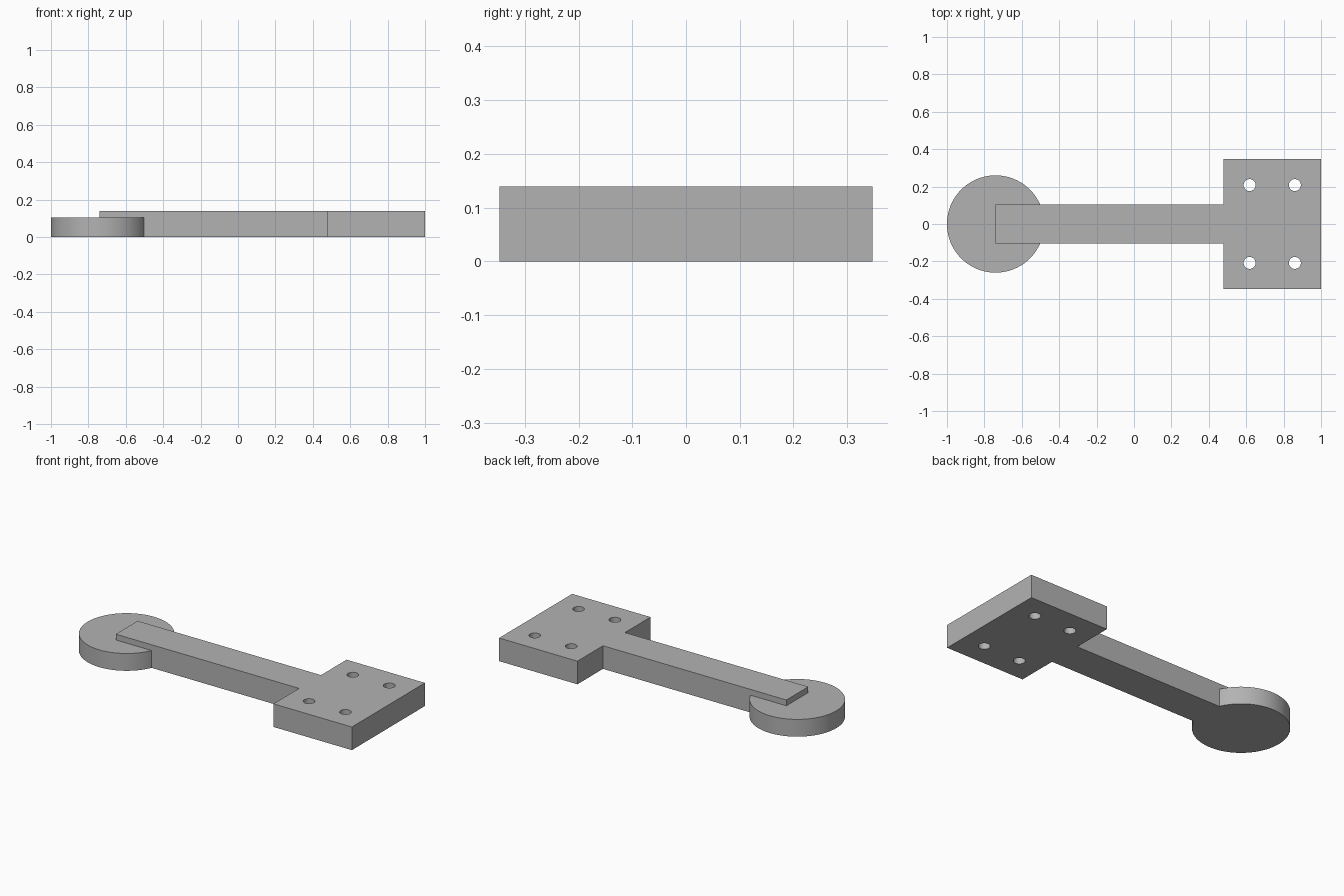
import bpy
import bmesh

if "Cube" in bpy.data.objects:
    bpy.data.objects.remove(bpy.data.objects["Cube"], do_unlink=True)

HEIGHT = 0.139
DISC_HEIGHT = 0.104
DISC_X = -0.74
PLATE_X = 0.479
ARM_Y = 0.104
PLATE_Y = 0.347

grey = bpy.data.materials.new("plain_grey")
grey.use_nodes = True
grey.diffuse_color = (0.45, 0.45, 0.45, 1)
grey.node_tree.nodes["Principled BSDF"].inputs["Base Color"].default_value = (0.45, 0.45, 0.45, 1)


def prism(name, outline, height):
    """Extrude a flat outline upward from the ground."""
    bm = bmesh.new()
    base = bm.faces.new([bm.verts.new((x, y, 0)) for x, y in outline])
    top = bmesh.ops.extrude_face_region(bm, geom=[base])["geom"]
    verts = [v for v in top if isinstance(v, bmesh.types.BMVert)]
    bmesh.ops.translate(bm, verts=verts, vec=(0, 0, height))
    bmesh.ops.recalc_face_normals(bm, faces=bm.faces)
    mesh = bpy.data.meshes.new(name)
    bm.to_mesh(mesh)
    bm.free()
    mesh.materials.append(grey)
    obj = bpy.data.objects.new(name, mesh)
    bpy.context.collection.objects.link(obj)
    return obj


def cylinder(name, x, y, z, radius, depth, sides):
    bpy.ops.mesh.primitive_cylinder_add(vertices=sides, radius=radius, depth=depth, location=(x, y, z))
    obj = bpy.context.object
    obj.name = name
    obj.data.materials.append(grey)
    return obj


def combine(target, other, operation):
    """Apply a boolean and discard the helper."""
    mod = target.modifiers.new(operation.lower(), "BOOLEAN")
    mod.operation = operation
    mod.solver = "EXACT"
    mod.object = other
    bpy.context.view_layer.objects.active = target
    bpy.ops.object.modifier_apply(modifier=mod.name)
    bpy.data.objects.remove(other, do_unlink=True)


# Arm and mounting plate as one T-shaped body
half = [(DISC_X, -ARM_Y), (PLATE_X, -ARM_Y), (PLATE_X, -PLATE_Y), (1, -PLATE_Y)]
body = prism("arm_with_plate", half + [(x, -y) for x, y in reversed(half)], HEIGHT)

# Four through holes in the plate
for x in (0.618, 0.86):
    for y in (-0.208, 0.208):
        combine(body, cylinder("hole_cutter", x, y, HEIGHT / 2, 0.032, 0.4, 32), "DIFFERENCE")

# Round end disc, fused to the arm
disc = cylinder("end_disc", DISC_X, 0, DISC_HEIGHT / 2, 0.26, DISC_HEIGHT, 96)
combine(body, disc, "UNION")

# Smooth the round walls, keep the corners sharp
bpy.ops.object.select_all(action="DESELECT")
body.select_set(True)
bpy.context.view_layer.objects.active = body
bpy.ops.object.shade_smooth_by_angle()
